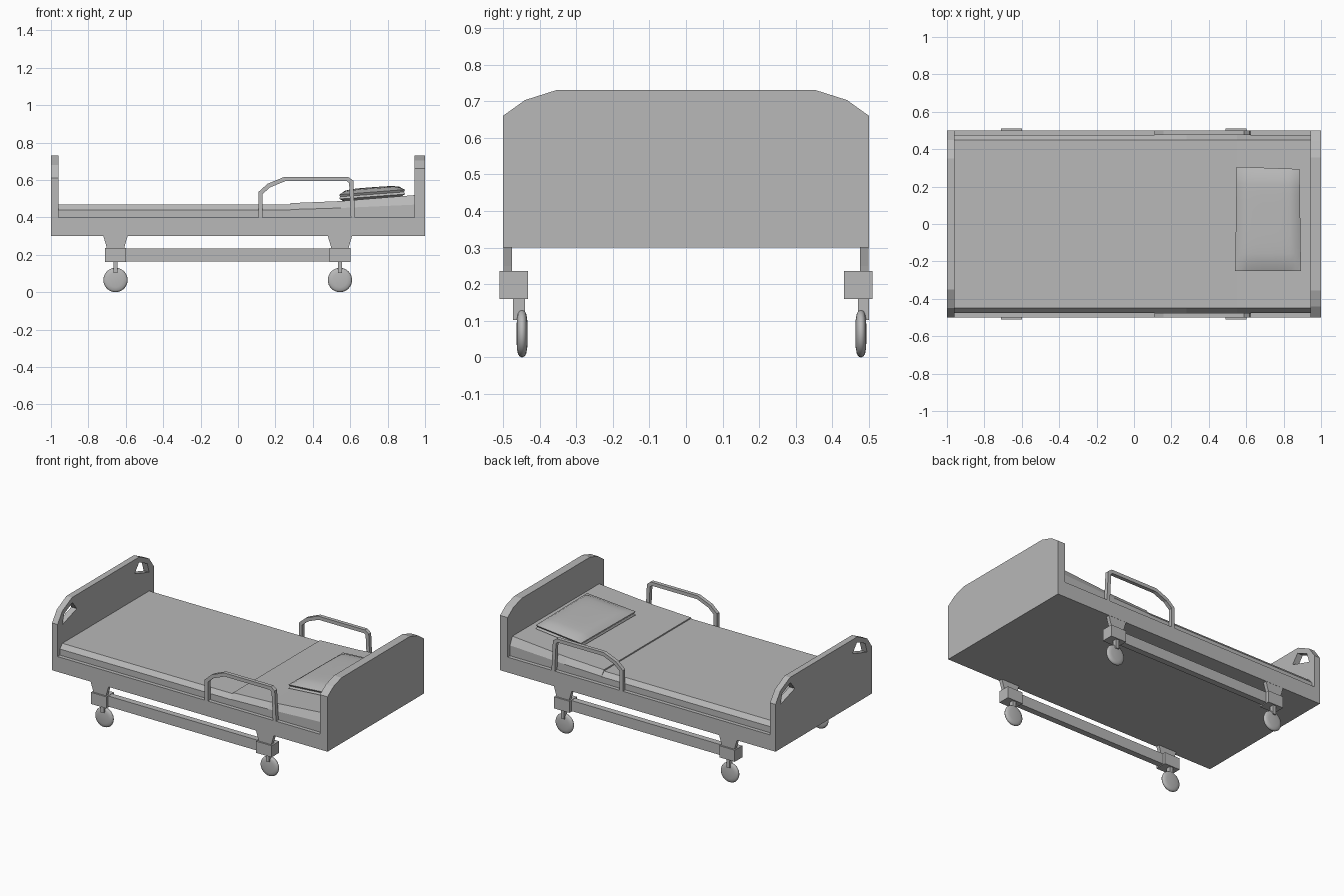
import bpy, bmesh, math
from mathutils import Vector

if "Cube" in bpy.data.objects:
    bpy.data.objects.remove(bpy.data.objects["Cube"], do_unlink=True)

GREY = bpy.data.materials.new("plain grey")
GREY.use_nodes = True
GREY.diffuse_color = (0.48, 0.48, 0.48, 1)
GREY.node_tree.nodes["Principled BSDF"].inputs["Base Color"].default_value = GREY.diffuse_color


def finish(name, bm, smooth=False):
    bmesh.ops.recalc_face_normals(bm, faces=bm.faces)
    mesh = bpy.data.meshes.new(name)
    bm.to_mesh(mesh)
    bm.free()
    mesh.materials.append(GREY)
    ob = bpy.data.objects.new(name, mesh)
    bpy.context.collection.objects.link(ob)
    if smooth:
        activate(ob)
        bpy.ops.object.shade_smooth_by_angle(angle=math.radians(50))
    return ob


def activate(ob):
    bpy.ops.object.select_all(action='DESELECT')
    ob.select_set(True)
    bpy.context.view_layer.objects.active = ob


def box(name, x, y, z):
    return prism(name, [(x[0], z[0]), (x[1], z[0]), (x[1], z[1]), (x[0], z[1])], 'Y', y)


def prism(name, outline, axis, span):
    """Extrude an outline along X (points are y, z) or Y (points are x, z)."""
    bm = bmesh.new()
    place = (lambda a, b: (span[0], a, b)) if axis == 'X' else (lambda a, b: (a, span[0], b))
    face = bm.faces.new([bm.verts.new(place(a, b)) for a, b in outline])
    new = bmesh.ops.extrude_face_region(bm, geom=[face])["geom"]
    depth = span[1] - span[0]
    move = Vector((depth, 0, 0)) if axis == 'X' else Vector((0, depth, 0))
    bmesh.ops.translate(bm, vec=move, verts=[g for g in new if isinstance(g, bmesh.types.BMVert)])
    return finish(name, bm)


def loft(name, rings):
    """Skin a row of matching closed sections and cap both ends."""
    bm = bmesh.new()
    rows = [[bm.verts.new(p) for p in ring] for ring in rings]
    n = len(rows[0])
    for a, b in zip(rows, rows[1:]):
        for i in range(n):
            bm.faces.new((a[i], a[(i + 1) % n], b[(i + 1) % n], b[i]))
    bm.faces.new(rows[0])
    bm.faces.new(rows[-1])
    return finish(name, bm)


def mirrored(points):
    return points + [(-a, b) for a, b in reversed(points)]


# Base and end boards
box("bed_base", (-0.96, 0.945), (-0.5, 0.5), (0.3, 0.4))
prism("headboard", mirrored([(0.5, 0.3), (0.5, 0.66), (0.44, 0.703), (0.355, 0.73)]), 'X', (0.945, 1.0))
footboard = prism("footboard", mirrored([(0.5, 0.3), (0.5, 0.61), (0.45, 0.68), (0.35, 0.73)]),
                  'X', (-1.0, -0.96))

# Hand holes in the footboard corners
for s in (-1, 1):
    hole = [(0.345, 0.695), (0.43, 0.655), (0.45, 0.59), (0.3, 0.638)]
    cutter = prism("hand_hole_cutter", [(s * a, b) for a, b in hole], 'X', (-1.1, -0.9))
    cutter.hide_render = True
    mod = footboard.modifiers.new("hand_hole", 'BOOLEAN')
    mod.object, mod.operation, mod.solver = cutter, 'DIFFERENCE', 'EXACT'
    activate(footboard)
    bpy.ops.object.modifier_apply(modifier=mod.name)
    bpy.data.objects.remove(cutter, do_unlink=True)


# Mattress: flat foot section and gently raised head section
def mattress_section(x, shoulder, top):
    side = mirrored([(0.475, 0.39), (0.475, shoulder), (0.45, top)])
    return [(x, y, z) for y, z in side]


loft("mattress_foot", [mattress_section(-0.96, 0.44, 0.468), mattress_section(0.28, 0.44, 0.468)])
loft("mattress_head", [mattress_section(0.28, 0.442, 0.476), mattress_section(0.55, 0.45, 0.487),
                       mattress_section(0.945, 0.468, 0.519)])


# Pillow: a domed cushion, tilted with the raised section
def pillow():
    bm = bmesh.new()
    bmesh.ops.create_cube(bm, size=2)
    bmesh.ops.subdivide_edges(bm, edges=bm.edges[:], cuts=11, use_grid_fill=True)
    for v in bm.verts:
        x, y, z = v.co
        dome = (1 - abs(x) ** 4) * (1 - abs(y) ** 4)
        thick = 0.012 + 0.026 * dome ** 0.5
        pinch = 1 - 0.03 * (1 - abs(z))
        px = 0.717 + 0.172 * x * pinch - 0.004 * y * x
        v.co = (px, 0.025 + 0.275 * y * pinch - 0.006 * x * (y > 0),
                0.523 + z * thick + 0.075 * (px - 0.717))
    return finish("pillow", bm, smooth=True)


pillow()

# Side guard rails: a flat bar bent along a path
RAIL = [(0.12, 0.39), (0.12, 0.53), (0.165, 0.57), (0.25, 0.605), (0.585, 0.605), (0.605, 0.59), (0.615, 0.39)]


def guard_rail(name, y0, y1, half=0.0115):
    pts = [Vector(p) for p in RAIL]
    rings = []
    for i, p in enumerate(pts):
        into = (p - pts[i - 1]).normalized() if i else None
        out = (pts[i + 1] - p).normalized() if i < len(pts) - 1 else into
        into = into or out
        along = (into + out).normalized()
        off = Vector((-along.y, along.x)) * half / max(along.dot(out), 0.5)
        a, b = p + off, p - off
        rings.append([(a.x, y0, a.y), (a.x, y1, a.y), (b.x, y1, b.y), (b.x, y0, b.y)])
    return loft(name, rings)


# Wheel: a thin disc with rounded sides, turned around Y
def wheel(name, x, y, radius=0.065, half=0.015):
    bm = bmesh.new()
    profile = [(0, -half), (0.6, -half * 0.95), (0.85, -half * 0.75), (0.96, -half * 0.45), (1, 0)]
    profile += [(r, -h) for r, h in reversed(profile[:-1])]
    verts = [bm.verts.new((x + r * radius, y + h, radius)) for r, h in profile]
    edges = [bm.edges.new(pair) for pair in zip(verts, verts[1:])]
    bmesh.ops.spin(bm, geom=verts + edges, cent=(x, y, radius), axis=(0, 1, 0),
                   angle=math.tau, steps=32, use_duplicate=False)
    bmesh.ops.remove_doubles(bm, verts=bm.verts, dist=0.0001)
    return finish(name, bm, smooth=True)


def span(s, a, b):
    return tuple(sorted((s * a, s * b)))


# Undercarriage, once per side and end
for s, side in ((1, "back"), (-1, "front")):
    guard_rail(side + "_guard_rail", *span(s, 0.475, 0.5))
    box(side + "_side_bar", (-0.61, 0.5), span(s, 0.45, 0.49), (0.165, 0.234))
    wheel_y = 0.478 if s > 0 else -0.448
    for x, end in ((-0.655, "foot"), (0.545, "head")):
        label = f"{side}_{end}_"
        prism(label + "bracket", [(x - 0.065, 0.3), (x + 0.065, 0.3), (x + 0.05, 0.25), (x + 0.045, 0.23),
                                  (x - 0.045, 0.23), (x - 0.05, 0.25)], 'Y', span(s, 0.475, 0.499))
        box(label + "caster_block", (x - 0.056, x + 0.056), span(s, 0.432, 0.51), (0.16, 0.236))
        box(label + "caster_stem", (x - 0.011, x + 0.011),
            (wheel_y - 0.024, wheel_y + 0.008) if s < 0 else (wheel_y - 0.008, wheel_y + 0.022), (0.102, 0.165))
        wheel(label + "wheel", x, wheel_y)
